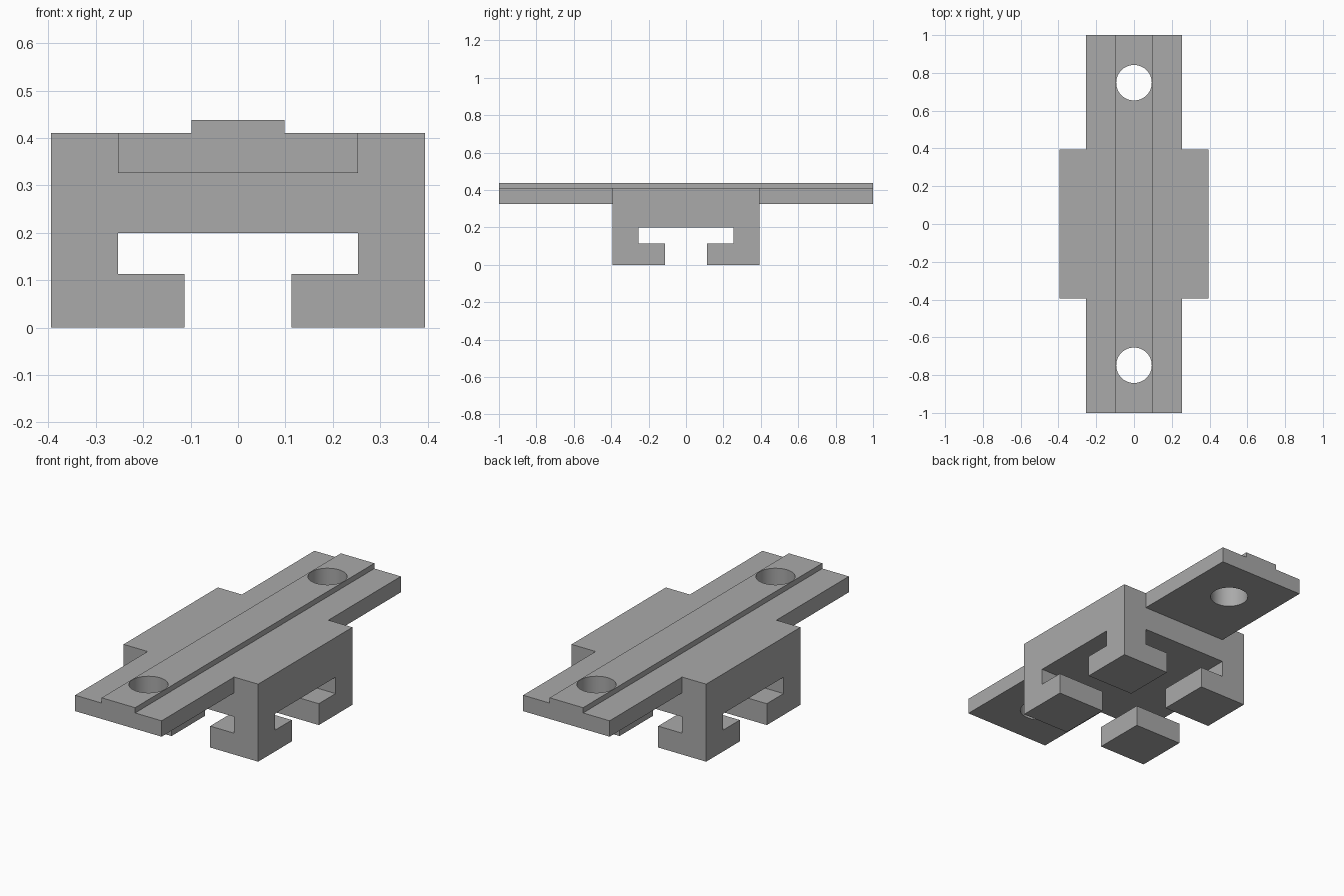
import bpy
import math

cube = bpy.data.objects.get("Cube")
if cube:
    bpy.data.objects.remove(cube, do_unlink=True)

# Shared dimensions
HALF_LENGTH = 1.0
BLOCK = 0.394          # half width of the square block
BAR = 0.253            # half width of the bar and of the wide slot
RAIL = 0.098           # half width of the raised rail
GAP = 0.113            # half width of the slot mouth, also the lip height
SLOT_TOP = 0.2
BAR_BOTTOM = 0.326
DECK = 0.41
TOP = 0.438
HOLE_Y = 0.748
HOLE_RADIUS = 0.094

grey = bpy.data.materials.new("plain grey")
grey.use_nodes = True
colour = (0.4, 0.4, 0.4, 1)
grey.diffuse_color = colour
grey.node_tree.nodes["Principled BSDF"].inputs["Base Color"].default_value = colour


def box(name, half_x, half_y, z0, z1):
    bpy.ops.mesh.primitive_cube_add(size=2, location=(0, 0, (z0 + z1) / 2))
    ob = bpy.context.object
    ob.name = name
    ob.scale = (half_x, half_y, (z1 - z0) / 2)
    bpy.ops.object.transform_apply(location=True, rotation=True, scale=True)
    ob.data.materials.append(grey)
    return ob


def combine(target, tool, operation):
    mod = target.modifiers.new(operation.lower(), "BOOLEAN")
    mod.operation = operation
    mod.solver = "EXACT"
    mod.object = tool
    bpy.context.view_layer.objects.active = target
    bpy.ops.object.modifier_apply(modifier=mod.name)
    bpy.data.objects.remove(tool, do_unlink=True)


# Square block joined with the long bar and its raised rail
body = box("slotted_mounting_block", BLOCK, BLOCK, 0, DECK)
combine(body, box("long_bar", BAR, HALF_LENGTH, BAR_BOTTOM, DECK), "UNION")
combine(body, box("raised_rail", RAIL, HALF_LENGTH, DECK - 0.04, TOP), "UNION")

# Crossing T-shaped slots, leaving four hooked feet
for half, z0, z1 in ((GAP, -0.1, SLOT_TOP - 0.02), (BAR, GAP, SLOT_TOP)):
    combine(body, box("slot_cutter", half, 0.6, z0, z1), "DIFFERENCE")
    combine(body, box("slot_cutter", 0.6, half, z0, z1), "DIFFERENCE")

# Round bolt hole near each end
for side in (-1, 1):
    bpy.ops.mesh.primitive_cylinder_add(
        vertices=64, radius=HOLE_RADIUS, depth=1, location=(0, side * HOLE_Y, DECK))
    drill = bpy.context.object
    drill.data.materials.append(grey)
    combine(body, drill, "DIFFERENCE")

# Smooth hole walls, sharp edges elsewhere
bpy.ops.object.select_all(action="DESELECT")
body.select_set(True)
bpy.context.view_layer.objects.active = body
bpy.ops.object.shade_smooth_by_angle(angle=math.radians(30))
